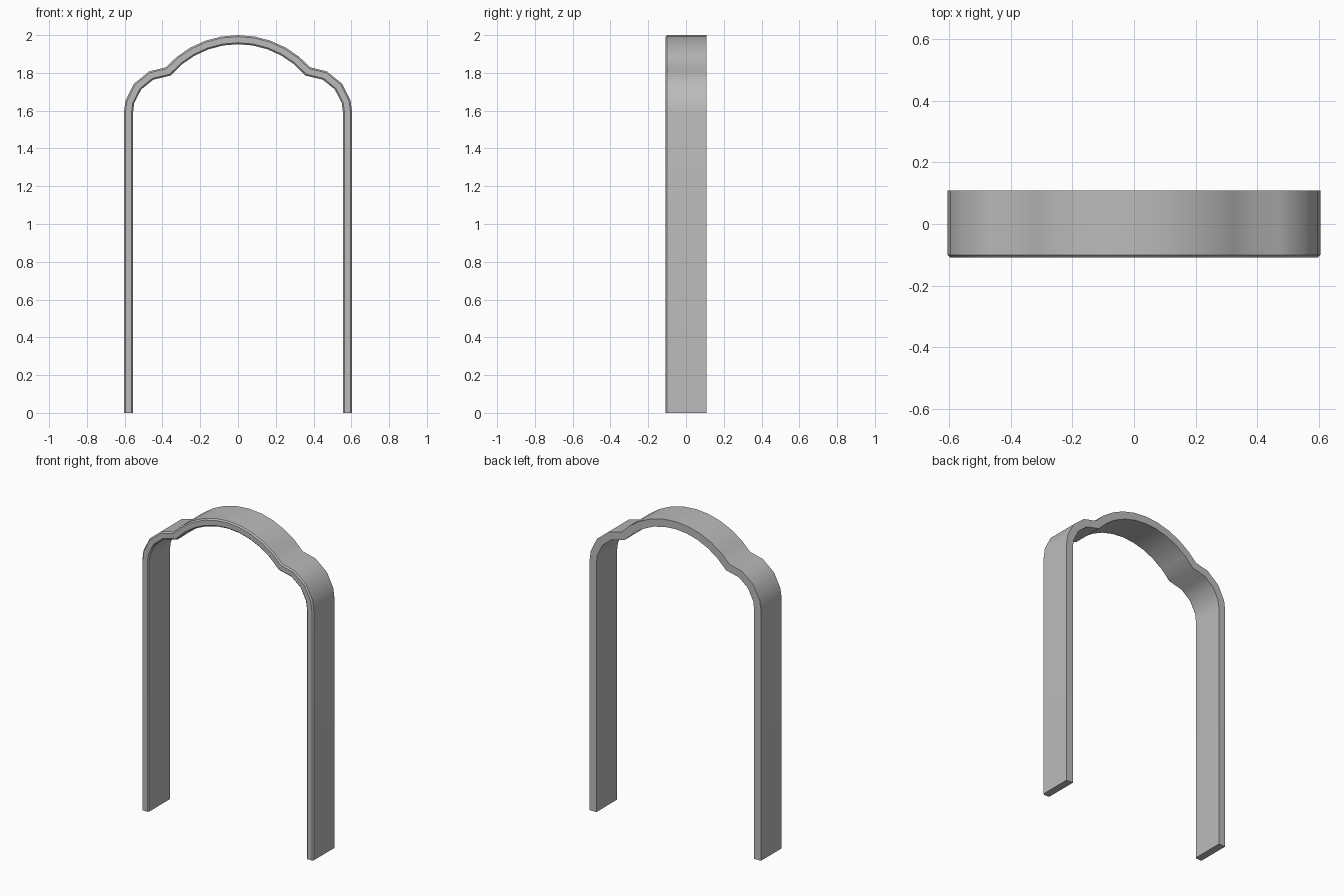
import bpy, bmesh, math
from mathutils import Vector

cube = bpy.data.objects.get("Cube")
if cube:
    bpy.data.objects.remove(cube)

HALF_T, HALF_D, CHAMFER = 0.024, 0.108, 0.008

mat = bpy.data.materials.new("plain grey")
mat.use_nodes = True
grey = (0.5, 0.5, 0.5, 1)
mat.diffuse_color = grey
mat.node_tree.nodes["Principled BSDF"].inputs["Base Color"].default_value = grey


def arc(cx, cz, r, degrees):
    """Points on a circle, angles measured from +x."""
    return [Vector((cx + r * math.cos(math.radians(a)),
                    cz + r * math.sin(math.radians(a)))) for a in degrees]


# Centre line of one half: jamb, shoulder arc, crown arc up to the apex
shoulder = arc(0.36, 1.59, 0.22, [0, 15, 38.5, 63])
crown = arc(0, 1.486, 0.49, [41 + 9.8 * i for i in range(6)])
half = [Vector((0.58, 0))] + shoulder + crown
half[-1].x = 0
path = half + [Vector((-p.x, p.y)) for p in reversed(half[:-1])]


def mitre(i):
    """Outward offset that keeps the band equally thick at each bend."""
    dirs = [(path[k + 1] - path[k]).normalized()
            for k in (i - 1, i) if 0 <= k < len(path) - 1]
    normals = [Vector((d.y, -d.x)) for d in dirs]
    mean = sum(normals, Vector((0, 0))).normalized()
    return mean / mean.dot(normals[0])


# Band section with the two front edges chamfered: (offset, depth)
section = [(-HALF_T, HALF_D), (HALF_T, HALF_D),
           (HALF_T, CHAMFER - HALF_D), (HALF_T - CHAMFER, -HALF_D),
           (CHAMFER - HALF_T, -HALF_D), (-HALF_T, CHAMFER - HALF_D)]

# Sweep the section along the path
bm = bmesh.new()
rings = []
for i, p in enumerate(path):
    n = mitre(i)
    rings.append([bm.verts.new((p.x + n.x * o, y, p.y + n.y * o))
                  for o, y in section])
count = len(section)
for a, b in zip(rings, rings[1:]):
    for k in range(count):
        m = (k + 1) % count
        bm.faces.new((a[k], a[m], b[m], b[k]))
bm.faces.new(rings[0])
bm.faces.new(rings[-1])
bmesh.ops.recalc_face_normals(bm, faces=bm.faces)

mesh = bpy.data.meshes.new("arch_frame")
bm.to_mesh(mesh)
bm.free()
mesh.materials.append(mat)
frame = bpy.data.objects.new("arch_frame", mesh)
bpy.context.collection.objects.link(frame)

# Smooth arches, crisp chamfers
bpy.ops.object.select_all(action='DESELECT')
frame.select_set(True)
bpy.context.view_layer.objects.active = frame
bpy.ops.object.shade_smooth_by_angle(angle=math.radians(40))
